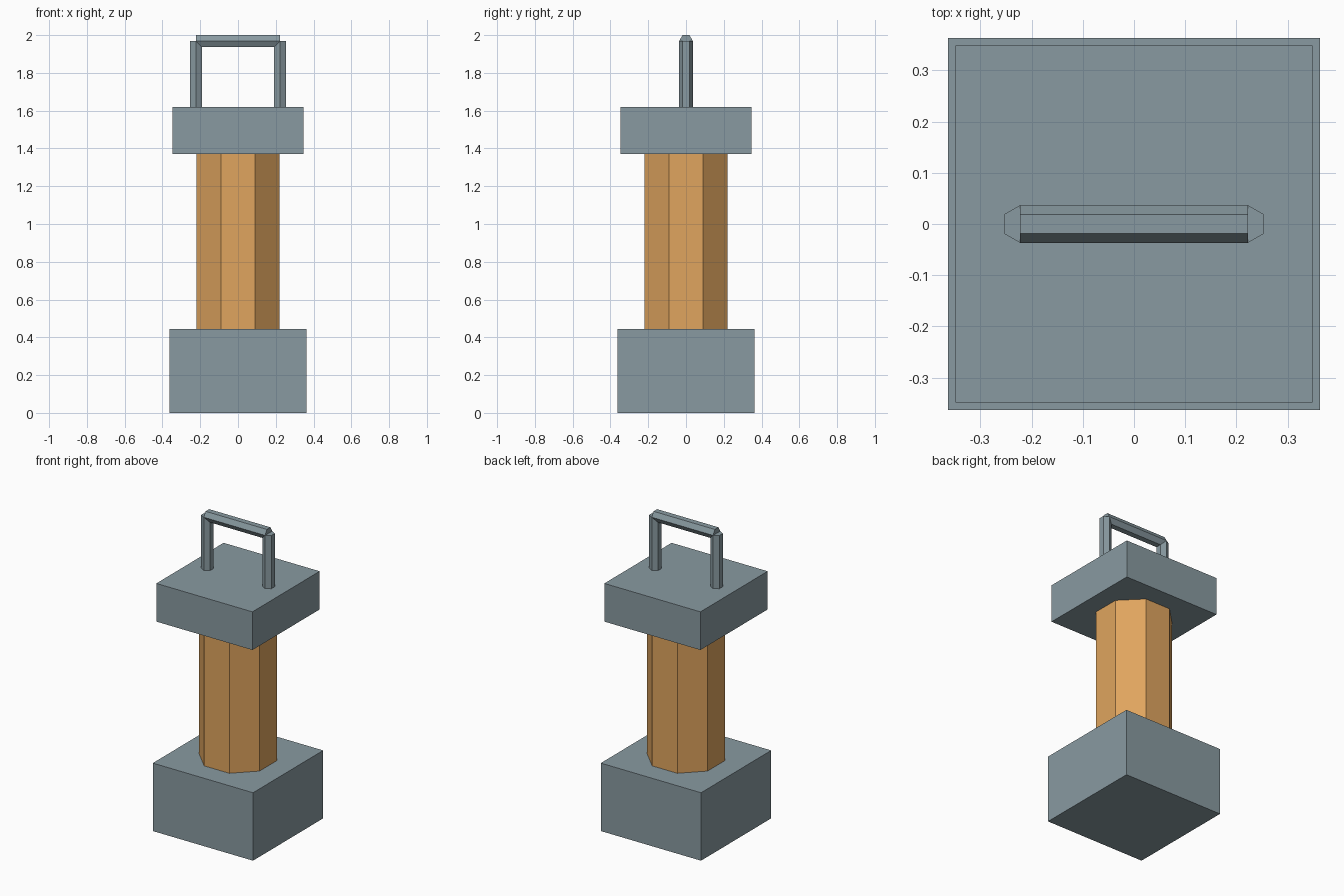
import bpy
import bmesh
from math import pi, cos, sin
from mathutils import Matrix, Vector

if "Cube" in bpy.data.objects:
    bpy.data.objects.remove(bpy.data.objects["Cube"])


def make_material(name, rgb):
    mat = bpy.data.materials.new(name)
    mat.use_nodes = True
    color = (*rgb, 1.0)
    mat.diffuse_color = color
    mat.node_tree.nodes["Principled BSDF"].inputs["Base Color"].default_value = color
    return mat


def prism(name, sides, apothem, start, end, mat, turn=0.0):
    """Closed flat-sided prism from start to end; turn is the angle of its first corner."""
    start, end = Vector(start), Vector(end)
    axis = end - start
    radius = apothem / cos(pi / sides)
    # A horizontal prism along x keeps its cross-section's local x pointing up
    spin = Matrix.Rotation(pi / 2, 3, 'Y') if abs(axis.x) > abs(axis.z) else Matrix.Identity(3)
    bm = bmesh.new()
    ring = []
    for i in range(sides):
        a = turn + 2 * pi * i / sides
        ring.append(bm.verts.new(start + spin @ Vector((radius * cos(a), radius * sin(a), 0))))
    base = bm.faces.new(ring)
    extruded = bmesh.ops.extrude_face_region(bm, geom=[base], use_keep_orig=True)
    moved = [g for g in extruded["geom"] if isinstance(g, bmesh.types.BMVert)]
    bmesh.ops.translate(bm, verts=moved, vec=axis)
    bmesh.ops.recalc_face_normals(bm, faces=bm.faces)
    mesh = bpy.data.meshes.new(name)
    bm.to_mesh(mesh)
    bm.free()
    mesh.materials.append(mat)
    obj = bpy.data.objects.new(name, mesh)
    bpy.context.collection.objects.link(obj)
    return obj


metal = make_material("grey metal", (0.25, 0.323, 0.356))
wood = make_material("light wood", (0.745, 0.376, 0.114))

BASE_TOP, HEAD_BOTTOM, HEAD_TOP = 0.445, 1.37, 1.62
BAR_Z, POST_X, ROD = 1.968, 0.222, 0.032

# Square blocks and the octagonal shaft between them
prism("base_block", 4, 0.363, (0, 0, 0), (0, 0, BASE_TOP), metal, pi / 4)
prism("shaft", 8, 0.22, (0, 0, BASE_TOP), (0, 0, HEAD_BOTTOM), wood, pi / 8)
prism("head_block", 4, 0.348, (0, 0, HEAD_BOTTOM), (0, 0, HEAD_TOP), metal, pi / 4)

# Handle of hexagonal rods
for side, x in (("left", POST_X), ("right", -POST_X)):
    prism(side + "_handle_post", 6, ROD, (x, 0, HEAD_TOP), (x, 0, BAR_Z), metal, pi / 2)
prism("handle_bar", 6, ROD, (-POST_X, 0, BAR_Z), (POST_X, 0, BAR_Z), metal, pi / 2)
